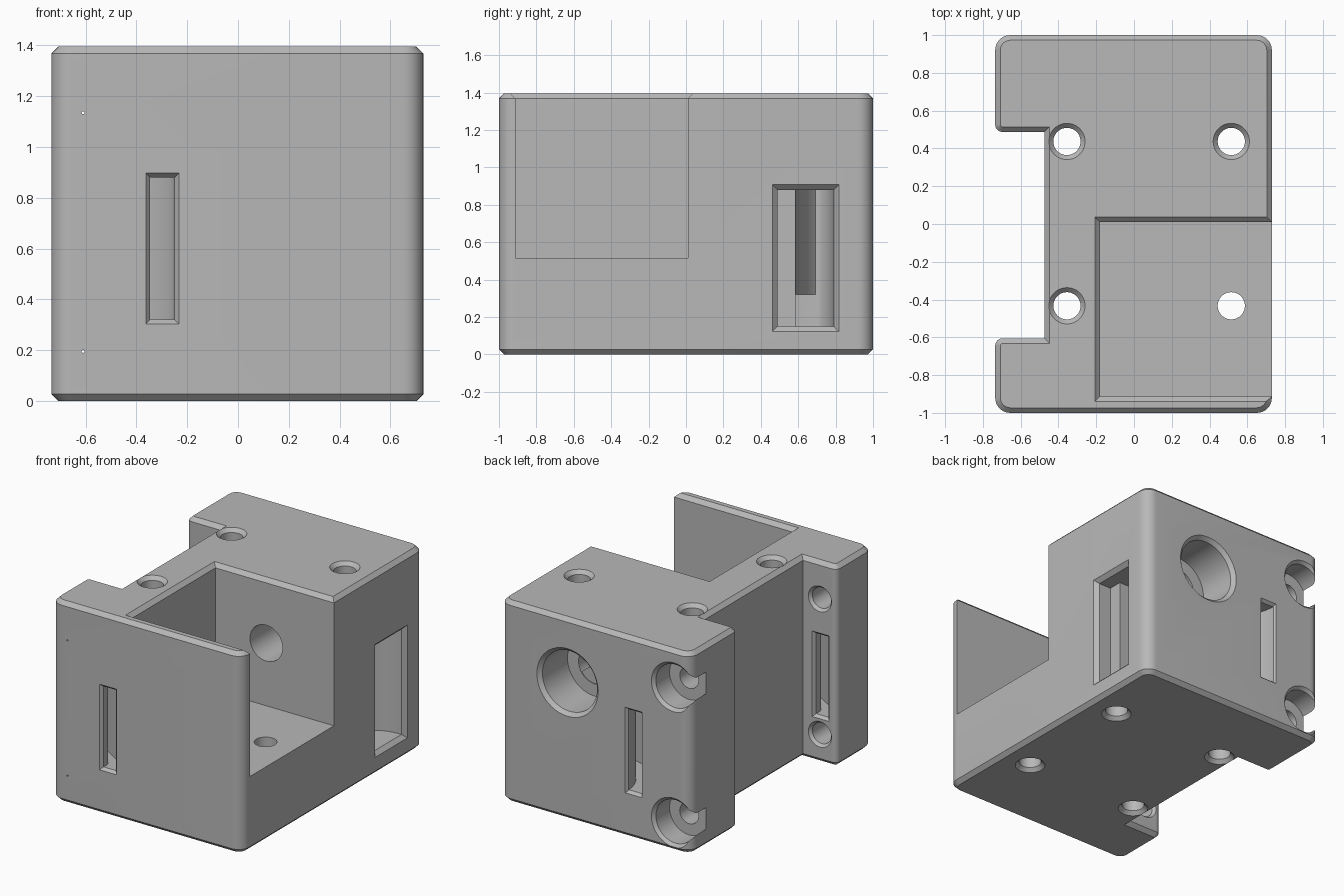
import bpy, bmesh, math
from mathutils import Vector

cube = bpy.data.objects.get("Cube")
if cube:
    bpy.data.objects.remove(cube, do_unlink=True)

HEIGHT, CHAMFER = 1.395, 0.027

grey = bpy.data.materials.new("plain grey")
grey.use_nodes = True
colour = (0.48, 0.48, 0.48, 1)
grey.diffuse_color = colour
grey.node_tree.nodes["Principled BSDF"].inputs["Base Color"].default_value = colour


def rounded(corners, steps=8):
    """Counter-clockwise outline from (x, y, radius) right-angle corners."""
    pts = []
    for i, (x, y, r) in enumerate(corners):
        p = Vector((x, y))
        if r == 0:
            pts.append(p)
            continue
        a = (Vector(corners[i - 1][:2]) - p).normalized()
        b = (Vector(corners[(i + 1) % len(corners)][:2]) - p).normalized()
        for k in range(steps + 1):
            t = k / steps * math.pi / 2
            pts.append(p + r * (a * (1 - math.sin(t)) + b * (1 - math.cos(t))))
    return pts


def inset(pts, d):
    """Move every side of a counter-clockwise outline inwards by d."""
    out = []
    for i, p in enumerate(pts):
        e1 = (p - pts[i - 1]).normalized()
        e2 = (pts[(i + 1) % len(pts)] - p).normalized()
        n1, n2 = Vector((-e1.y, e1.x)), Vector((-e2.y, e2.x))
        out.append(p + (n1 + n2) * d / (1 + n1.dot(n2)))
    return out


def rect(x0, x1, y0, y1, grow=0):
    return [Vector(p) for p in ((x0 - grow, y0 - grow), (x1 + grow, y0 - grow),
                                (x1 + grow, y1 + grow), (x0 - grow, y1 + grow))]


def circle(x, y, r, n=48):
    return [Vector((x + r * math.cos(k * math.tau / n), y + r * math.sin(k * math.tau / n)))
            for k in range(n)]


def loft(name, sections, axis="z"):
    """Closed solid through (outline, position) sections along an axis."""
    place = {"z": lambda p, t: (p.x, p.y, t),
             "y": lambda p, t: (p.x, t, p.y),
             "x": lambda p, t: (t, p.x, p.y)}[axis]
    bm = bmesh.new()
    rings = [[bm.verts.new(place(p, t)) for p in pts] for pts, t in sections]
    n = len(rings[0])
    for lo, hi in zip(rings, rings[1:]):
        for i in range(n):
            j = (i + 1) % n
            bm.faces.new((lo[i], lo[j], hi[j], hi[i]))
    bm.faces.new(rings[0][::-1])
    bm.faces.new(rings[-1])
    if bm.calc_volume(signed=True) < 0:
        bmesh.ops.reverse_faces(bm, faces=bm.faces)
    mesh = bpy.data.meshes.new(name)
    bm.to_mesh(mesh)
    bm.free()
    mesh.materials.append(grey)
    obj = bpy.data.objects.new(name, mesh)
    bpy.context.collection.objects.link(obj)
    return obj


# Housing block with a notched side, rounded corners and chamfered rims
outline = rounded([(-0.735, -1, 0.08), (0.73, -1, 0.08), (0.73, 1, 0.08), (-0.735, 1, 0.08),
                   (-0.735, 0.487, 0.04), (-0.475, 0.487, 0), (-0.475, -0.605, 0),
                   (-0.735, -0.605, 0.04)])
small = inset(outline, CHAMFER)
housing = loft("housing", [(small, 0), (outline, CHAMFER),
                           (outline, HEIGHT - CHAMFER), (small, HEIGHT)])


def cut(name, sections, axis="z"):
    """Carve a lofted solid out of the housing, keeping only a sound result."""
    cutter = loft(name, sections, axis)
    cutter.hide_render = True
    mod = housing.modifiers.new(name, "BOOLEAN")
    mod.operation = "DIFFERENCE"
    mod.object = cutter
    before = len(housing.data.polygons)
    carved = None
    for solver in ("MANIFOLD", "EXACT"):
        mod.solver = solver
        bpy.context.view_layer.update()
        graph = bpy.context.evaluated_depsgraph_get()
        mesh = bpy.data.meshes.new_from_object(housing.evaluated_get(graph))
        if len(mesh.polygons) > 10 and len(mesh.polygons) != before:
            carved = mesh
            break
    housing.modifiers.remove(mod)
    if carved:
        housing.data = carved
    bpy.data.objects.remove(cutter, do_unlink=True)


# Open pocket with a flared rim
pocket = (-0.18, 1.0, -0.912, 0.01)
cut("pocket", [(rect(*pocket), 0.515), (rect(*pocket), HEIGHT - CHAMFER),
               (rect(*pocket, 2 * CHAMFER), HEIGHT + CHAMFER)])

# Four vertical bolt holes, countersunk at both ends
for x in (-0.355, 0.515):
    for y in (-0.433, 0.437):
        bore, wide = circle(x, y, 0.072), circle(x, y, 0.12)
        top = [(bore, HEIGHT - 0.025), (wide, HEIGHT + 0.025)]
        if x > 0 and y < 0:
            top = [(bore, 0.8)]
        cut("bolt_hole", [(wide, -0.025), (bore, 0.025)] + top)

# Stepped shaft hole through the rear wall
sx, sz = 0.21, 0.95
cut("shaft_hole", [(circle(sx, sz, r), y) for r, y in
                   ((0.125, -0.1), (0.125, 0.7), (0.21, 0.7), (0.21, 0.975), (0.26, 1.025))], "y")

# Screw holes: counterbored rear lug, blind front lug, fine pilot to the front
for z in (0.195, 1.135):
    cut("screw_hole", [(circle(-0.605, z, r), y) for r, y in
                       ((0.072, 0.3), (0.072, 0.83), (0.15, 0.83), (0.15, 0.98),
                        (0.19, 1.02))], "y")
    cut("blind_hole", [(circle(-0.605, z, r), y) for r, y in
                       ((0.072, -0.85), (0.072, -0.625), (0.105, -0.585))], "y")
    cut("pilot_hole", [(circle(-0.61, z, 0.006, 8), y) for y in (-1.1, -0.8)], "y")

# Strap slot winding from the front face to the notch
LOW, HIGH, HALF = 0.32, 0.88, 0.048
bend = []
for k in range(17):
    t = k / 16
    bend.append(Vector((-0.298 - 0.312 * (1 - math.cos(math.pi * t)) / 2, -0.95 + 0.29 * t)))
path = [Vector((-0.298, -1.1))] + bend + [Vector((-0.61, -0.5))]
side = Vector((HALF, 0))
band = [p + side for p in path] + [p - side for p in reversed(path)]
cut("front_slot", [(band, LOW), (band, HIGH)])

# Strap slot turning from the rear face to the side recess
cx, cy, rad = 0.06, 1.0, 0.36


def turn(r):
    arc = [Vector((cx - r * math.cos(k * math.pi / 32), cy - r * math.sin(k * math.pi / 32)))
           for k in range(17)]
    return [Vector((cx - r, 1.1))] + arc + [Vector((0.9, cy - r))]


band = turn(rad + 0.052) + turn(rad - 0.052)[::-1]
cut("rear_slot", [(band, LOW), (band, HIGH)])

# Chamfered mouths of the slots
for x, y, way in ((-0.298, -1, -1), (-0.298, 1, 1), (-0.61, -0.605, 1)):
    box = (x - HALF, x + HALF, LOW, HIGH)
    cut("slot_mouth", [(rect(*box), y - way * 0.02), (rect(*box, 0.03), y + way * 0.015)], "y")

# Side recess with curved cheek and flared mouth
cheek = [Vector((0.7 - 0.2 * math.cos(k * math.pi / 20),
                 0.69 + 0.1 * math.sin(k * math.pi / 20))) for k in range(10, -1, -1)]
recess = [Vector((0.8, 0.79))] + cheek + [Vector((0.5, 0.585)), Vector((0.61, 0.585)),
                                          Vector((0.61, 0.49)), Vector((0.8, 0.49))]
cut("side_recess", [(recess, 0.15), (recess, HIGH)])
box = (0.49, 0.79, 0.15, HIGH)
cut("recess_mouth", [(rect(*box), 0.703), (rect(*box, 0.04), 0.743)], "x")

# Smooth curved walls, keep edges crisp
for obj in bpy.context.selected_objects:
    obj.select_set(False)
bpy.context.view_layer.objects.active = housing
housing.select_set(True)
bpy.ops.object.shade_smooth_by_angle(angle=math.radians(30))
